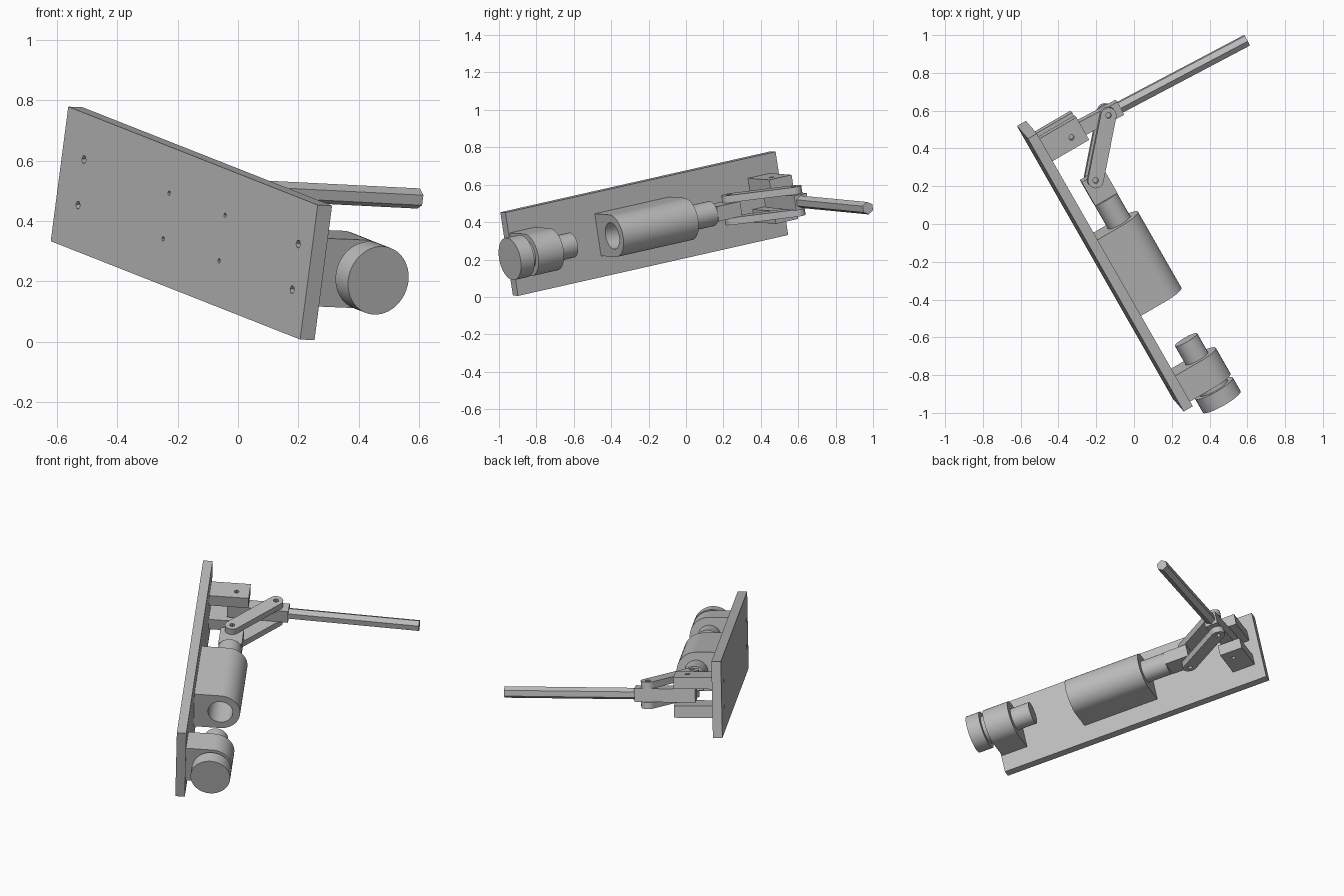
import bpy, bmesh, math
from mathutils import Matrix, Vector

cube = bpy.data.objects.get("Cube")
if cube:
    bpy.data.objects.remove(cube, do_unlink=True)

# One material
grey = bpy.data.materials.new("plain_grey")
grey.use_nodes = True
colour = (0.5, 0.5, 0.5, 1)
grey.diffuse_color = colour
grey.node_tree.nodes["Principled BSDF"].inputs["Base Color"].default_value = colour

# Tilted plate frame: s along the plate, t across it, d out of its mounting face
S = Vector((-0.487, 0.852, 0.192)).normalized()
D = Vector((0.865, 0.502, -0.037))
D = (D - S * D.dot(S)).normalized()
T = D.cross(S)
FRAME = Matrix((S, T, D)).transposed().to_4x4()
FRAME.translation = (-0.178, -0.237, 0.393)

AXIS = 0.208          # height of the shaft line above the plate's outer face
PLATE = 0.055         # plate thickness
R = 0.115             # housing radius
ROD = 0.068           # shaft radius
PIVOT = (0.713, AXIS)
ROD_PIN = (0.44, AXIS)
LEVER_PIN = (0.708, 0.438)


def arc(cx, cy, r, start=0, sweep=360, n=48):
    count = n if sweep == 360 else n + 1
    return [(cx + r * math.cos(math.radians(start + sweep * i / n)),
             cy + r * math.sin(math.radians(start + sweep * i / n))) for i in range(count)]


def rect(x0, x1, y0, y1):
    return [(x0, y0), (x1, y0), (x1, y1), (x0, y1)]


def prism(name, outline, axis, a, b, local=Matrix()):
    """Extrude an outline along s, t or d from a to b."""
    place = {"s": lambda u, v, h: (h, u, v),
             "t": lambda u, v, h: (u, h, v),
             "d": lambda u, v, h: (u, v, h)}[axis]
    bm = bmesh.new()
    low = [bm.verts.new(place(u, v, a)) for u, v in outline]
    high = [bm.verts.new(place(u, v, b)) for u, v in outline]
    bm.faces.new(low)
    bm.faces.new(high)
    for i in range(len(low)):
        j = (i + 1) % len(low)
        bm.faces.new((low[i], low[j], high[j], high[i]))
    bmesh.ops.transform(bm, matrix=FRAME @ local, verts=bm.verts)
    bmesh.ops.recalc_face_normals(bm, faces=bm.faces)
    mesh = bpy.data.meshes.new(name)
    bm.to_mesh(mesh)
    bm.free()
    mesh.materials.append(grey)
    ob = bpy.data.objects.new(name, mesh)
    bpy.context.collection.objects.link(ob)
    return ob


def drill(ob, outline, axis, a, b):
    """Cut a straight hole and discard the cutter."""
    cutter = prism("cutter", outline, axis, a, b)
    mod = ob.modifiers.new("hole", "BOOLEAN")
    mod.operation, mod.solver, mod.object = "DIFFERENCE", "EXACT", cutter
    bpy.context.view_layer.update()
    cut = bpy.data.meshes.new_from_object(ob.evaluated_get(bpy.context.evaluated_depsgraph_get()))
    ob.modifiers.clear()
    ob.data = cut
    bpy.data.objects.remove(cutter, do_unlink=True)


# Base plate with mounting screw holes
plate = prism("base_plate", rect(-0.8475, 0.8475, -0.227, 0.227), "d", 0, PLATE)
for s, r in ((0.702, 0.014), (-0.754, 0.014), (0.123, 0.008), (-0.257, 0.008)):
    for t in (-0.077, 0.077):
        drill(plate, arc(s, t, r, n=6), "d", -0.01, 0.045)

# Round-topped housings standing on the plate
saddle = [(-R, PLATE), (R, PLATE)] + arc(0, AXIS, R, 0, 180, 32)
prism("knob_housing", saddle, "s", -0.84, -0.68)
body = prism("cylinder_housing", saddle, "s", -0.307, 0.165)
drill(body, arc(0, AXIS, 0.072), "s", -0.35, 0.1)

# Knob, neck and plunger on the shaft line
for name, r, a, b in (("knob", R, -0.95, -0.865), ("knob_neck", 0.085, -0.865, -0.84),
                      ("plunger", ROD, -0.68, -0.563), ("piston_rod", ROD, 0.1, 0.315)):
    prism(name, arc(0, AXIS, r), "s", a, b)

# Flat tang at the end of the piston rod
prism("rod_tang", rect(0.315, 0.462, AXIS - ROD, AXIS + ROD), "t", -0.04, 0.04)

# Pivot bracket arms, one on each side of the lever
for side, name in ((1, "upper"), (-1, "lower")):
    lo, hi = sorted((0.05 * side, 0.12 * side))
    arm = prism(name + "_bracket_arm", rect(0.655, 0.795, PLATE, 0.283), "t", lo, hi)
    drill(arm, arc(*PIVOT, 0.015, n=6), "t", 0.085 * side, 0.15 * side)

# Connecting links with rounded ends
dx, dy = LEVER_PIN[0] - ROD_PIN[0], LEVER_PIN[1] - ROD_PIN[1]
heading = math.degrees(math.atan2(dy, dx))
capsule = (arc(*LEVER_PIN, 0.042, heading - 90, 180, 16)
           + arc(*ROD_PIN, 0.042, heading + 90, 180, 16))
for side, name in ((1, "upper"), (-1, "lower")):
    lo, hi = sorted((0.041 * side, 0.08 * side))
    link = prism(name + "_link", capsule, "t", lo, hi)
    for pin in (ROD_PIN, LEVER_PIN):
        drill(link, arc(*pin, 0.016, n=6), "t", 0.055 * side, 0.1 * side)

# Lever: flat shank swung slightly about its pivot, then a six-sided handle
hinge = Vector((PIVOT[0], 0, PIVOT[1]))
swing = Matrix.Translation(hinge) @ Matrix.Rotation(math.radians(-2.4), 4, "Y") @ Matrix.Translation(-hinge)
p = PIVOT[0]
prism("lever_shank", rect(p - 0.039, p + 0.039, -0.04, 0.04), "d", 0.16, 0.515, swing)
prism("lever_handle", arc(p, 0, 0.034, 90, n=6), "d", 0.515, 1.276, swing)

# Smooth the round parts, keeping edges sharp
for ob in bpy.context.view_layer.objects:
    ob.select_set(ob.type == "MESH" and grey.name in ob.data.materials)
bpy.context.view_layer.objects.active = plate
bpy.ops.object.shade_smooth_by_angle(angle=math.radians(30))
